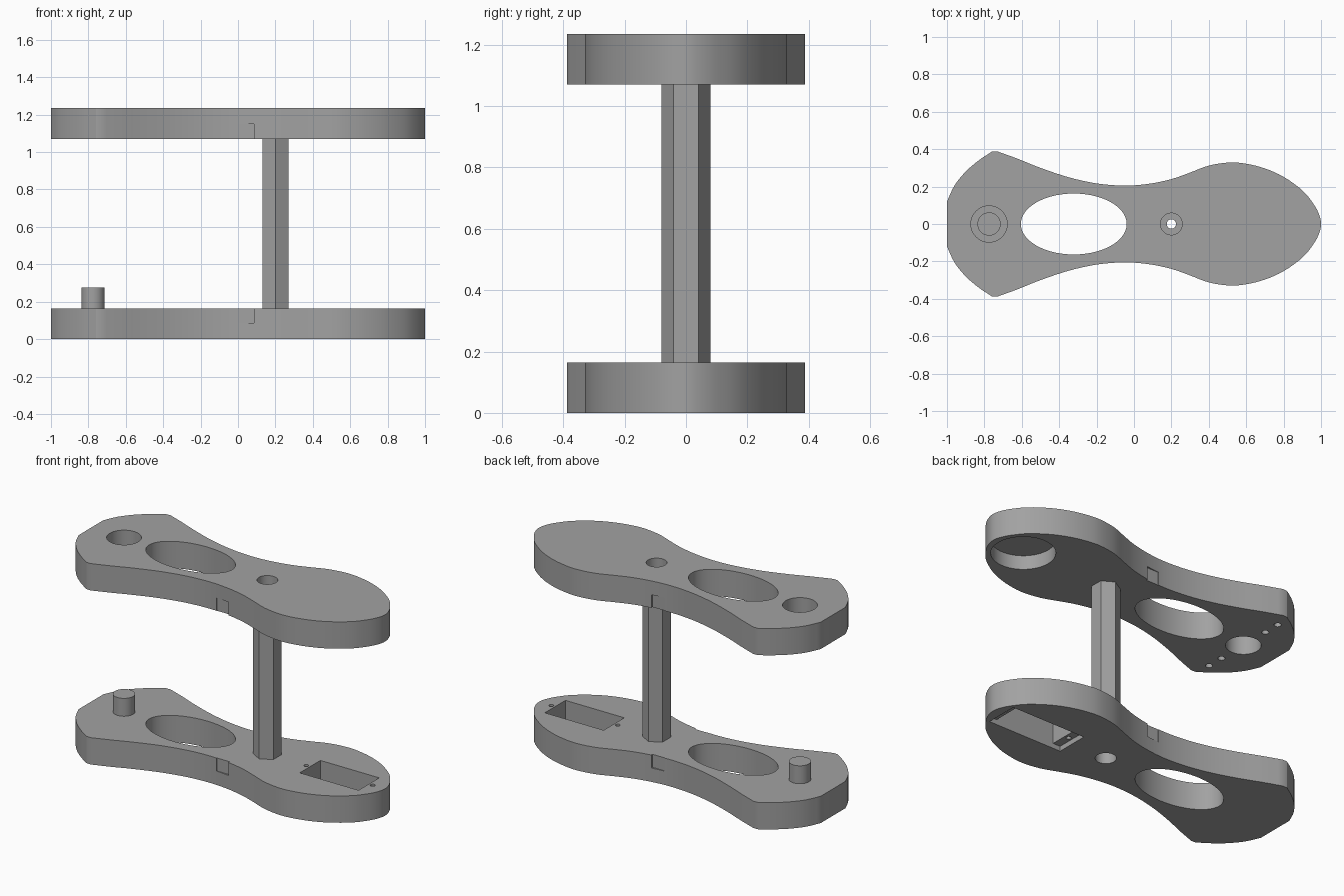
import bpy, bmesh, math
from mathutils import Vector

if "Cube" in bpy.data.objects:
    bpy.data.objects.remove(bpy.data.objects["Cube"])

grey = bpy.data.materials.new("grey plastic")
grey.diffuse_color = (0.36, 0.36, 0.36, 1)
grey.use_nodes = True
grey.node_tree.nodes["Principled BSDF"].inputs["Base Color"].default_value = grey.diffuse_color


def prism(name, pts, z0, z1):
    """Extrude a closed outline from z0 to z1."""
    bm = bmesh.new()
    face = bm.faces.new([bm.verts.new((x, y, z0)) for x, y in pts])
    ext = bmesh.ops.extrude_face_region(bm, geom=[face])
    for v in ext["geom"]:
        if isinstance(v, bmesh.types.BMVert):
            v.co.z = z1
    bmesh.ops.recalc_face_normals(bm, faces=bm.faces)
    mesh = bpy.data.meshes.new(name)
    bm.to_mesh(mesh)
    bm.free()
    mesh.materials.append(grey)
    ob = bpy.data.objects.new(name, mesh)
    bpy.context.collection.objects.link(ob)
    return ob


def ellipse(x, y, a, b=None, n=48, turn=0.0):
    b = b or a
    return [(x + a * math.cos(turn + 2 * math.pi * i / n),
             y + b * math.sin(turn + 2 * math.pi * i / n)) for i in range(n)]


def rect(x0, x1, y0, y1):
    return [(x0, y0), (x1, y0), (x1, y1), (x0, y1)]


def spline(pts, steps=4):
    """Smooth open curve through the points."""
    p = [Vector(q) for q in pts]
    p = [2 * p[0] - p[1]] + p + [2 * p[-1] - p[-2]]
    out = []
    for a, b, c, d in zip(p, p[1:], p[2:], p[3:]):
        for i in range(steps):
            t = i / steps
            out.append(tuple(0.5 * (2 * b + (c - a) * t + (2 * a - 5 * b + 4 * c - d) * t * t
                                    + (3 * b - a - 3 * c + d) * t ** 3)))
    return out + [tuple(p[-2])]


def cut(ob, pts, z0, z1):
    """Subtract a prism from the part and discard the cutter."""
    tool = prism("cutter", pts, z0, z1)
    tool.hide_render = True
    mod = ob.modifiers.new("cut", 'BOOLEAN')
    mod.operation, mod.solver, mod.object = 'DIFFERENCE', 'EXACT', tool
    bpy.context.view_layer.objects.active = ob
    bpy.ops.object.modifier_apply(modifier=mod.name)
    bpy.data.objects.remove(tool)


def smooth(ob):
    bpy.ops.object.select_all(action='DESELECT')
    ob.select_set(True)
    bpy.context.view_layer.objects.active = ob
    bpy.ops.object.shade_smooth_by_angle(angle=math.radians(25))


# Shared plate outline: one half, mirrored across y = 0
heel = spline([(-1, .12), (-.96, .205), (-.9, .28), (-.83, .34), (-.76, .387)])
side = [(-.73, .388), (-.62, .348), (-.5, .3), (-.35, .25), (-.2, .217), (-.05, .205),
        (.08, .215), (.2, .24), (.3, .275), (.4, .312), (.51, .329), (.6, .322),
        (.7, .297), (.8, .252), (.9, .18), (.96, .107), (.99, .05)]
run = spline(side + [(1, 0)] + [(x, -y) for x, y in reversed(side)])
outline = heel + run + [(x, -y) for x, y in reversed(heel)]

T = 0.165          # plate thickness
Z = 1.07           # underside of upper plate
PIVOT, PEG = 0.2, -0.775

# Lower plate
low = prism("lower_plate", outline, 0, T)
cut(low, ellipse(-.322, 0, .283, .163, 72), -.1, .3)
cut(low, rect(.49, .89, -.1, .1), -.1, .3)               # motor slot
cut(low, rect(.44, .94, -.1, .1), -.1, .03)              # flange recess
for x in (.464, .916):
    cut(low, ellipse(x, 0, .014, n=20), -.1, .3)         # screw holes
cut(low, ellipse(PIVOT, 0, .058), -.1, .08)              # bolt head bore
cut(low, ellipse(PIVOT, 0, .025, n=32), -.1, .3)

# Upper plate
up = prism("upper_plate", outline, Z, Z + T)
cut(up, ellipse(-.322, 0, .283, .163, 72), 1, 1.3)
cut(up, ellipse(PEG, 0, .097), 1, 1.3)
cut(up, ellipse(.785, 0, .177, n=64), 1, Z + .085)       # blind round pocket
for y in (-.29, -.185, .185, .29):
    cut(up, ellipse(PEG, y, .02, n=20), 1, Z + .08)      # horn screw holes
cut(up, ellipse(PIVOT, 0, .058), Z + .085, 1.3)
cut(up, ellipse(PIVOT, 0, .025, n=32), 1, 1.3)

# Shallow wire notches on both flanks of each plate
for s in (-1, 1):
    flank = rect(0, .085, *sorted((s * .204, s * .3)))
    cut(low, flank, .085, .3)
    cut(up, flank, 1, Z + .08)

# Hexagonal column with bolt bore, and the locating peg
column = prism("hex_column", ellipse(PIVOT, 0, .08, n=6, turn=math.pi / 2), T, Z)
cut(column, ellipse(PIVOT, 0, .025, n=32), 0, 1.3)
peg = prism("locating_peg", ellipse(PEG, 0, .062), T, .275)

for ob in (low, up, column, peg):
    smooth(ob)
